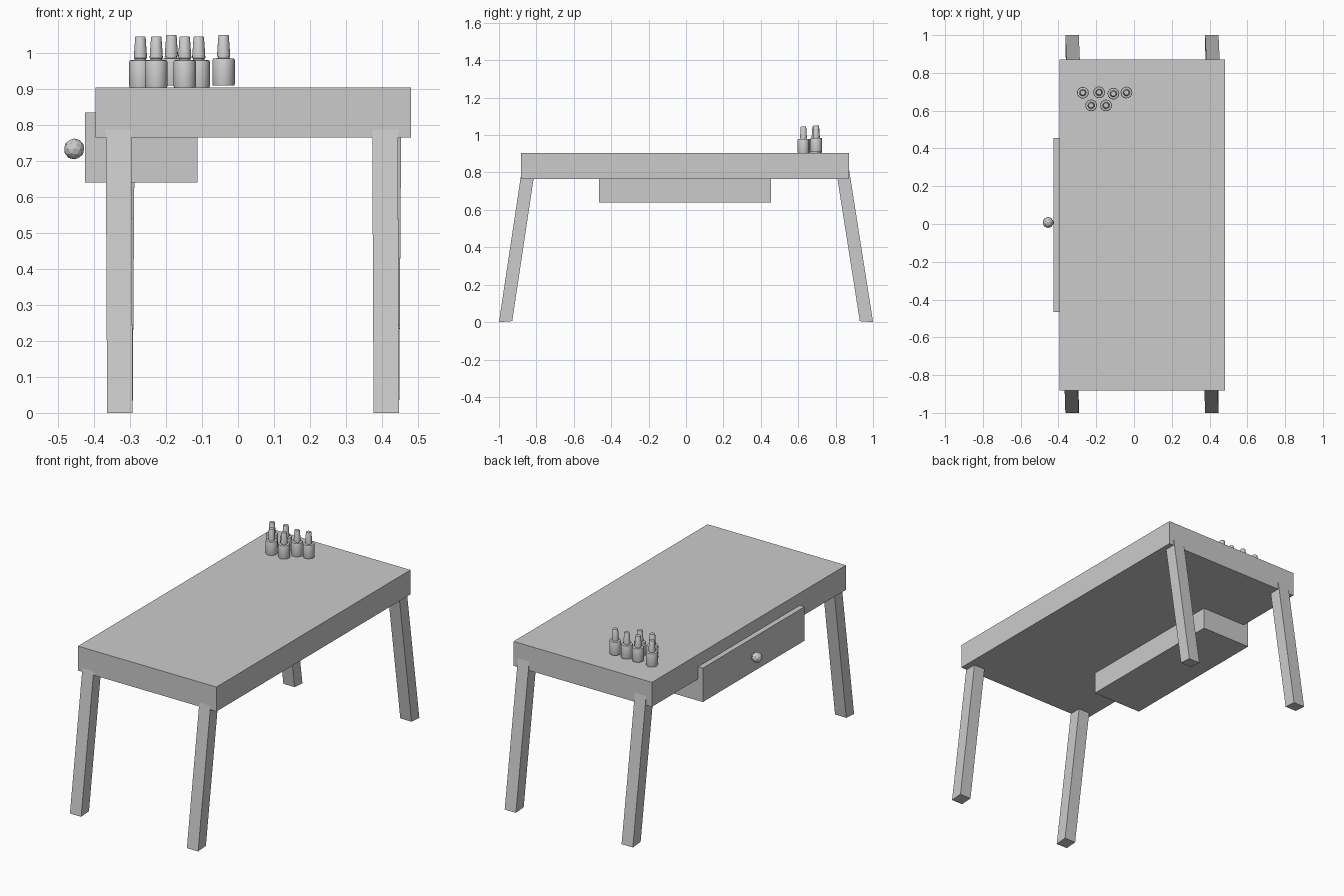
import bpy
import bmesh
import math

default = bpy.data.objects.get("Cube")
if default:
    bpy.data.objects.remove(default, do_unlink=True)

# One plain grey for everything
grey = bpy.data.materials.new("plain grey")
grey.use_nodes = True
grey.diffuse_color = (0.6, 0.6, 0.6, 1)
grey.node_tree.nodes["Principled BSDF"].inputs["Base Color"].default_value = (0.6, 0.6, 0.6, 1)


def finish(name, bm):
    bmesh.ops.recalc_face_normals(bm, faces=bm.faces)
    mesh = bpy.data.meshes.new(name)
    bm.to_mesh(mesh)
    bm.free()
    mesh.materials.append(grey)
    obj = bpy.data.objects.new(name, mesh)
    bpy.context.collection.objects.link(obj)
    return obj


def box(name, low, high):
    bm = bmesh.new()
    bmesh.ops.create_cube(bm, size=1)
    for v in bm.verts:
        v.co = [(a + b) / 2 + c * (b - a) for a, b, c in zip(low, high, v.co)]
    return finish(name, bm)


def leg(name, x, side, drift, slope):
    """Square post leaning inwards from a foot at the end of the table."""
    bm = bmesh.new()
    bmesh.ops.create_cube(bm, size=1)
    for v in bm.verts:
        up = v.co.z > 0
        inner = v.co.y * side < 0
        z = 0.85 if up else (0.005 if inner else 0)
        v.co = (x + v.co.x * 0.071 + (drift if up else 0),
                side * (0.965 - slope * z) + v.co.y * 0.07, z)
    return finish(name, bm)


def bottle(name, x, y, lift):
    """Turned body, shoulder and tapered cap."""
    profile = [(0.030, 0), (0.031, 0.004), (0.031, 0.071), (0.029, 0.075),
               (0.016, 0.076), (0.016, 0.080), (0.0185, 0.081),
               (0.0145, 0.139), (0.013, 0.141)]
    sides = 16
    bm = bmesh.new()
    rings = []
    for r, z in profile:
        rings.append([bm.verts.new((r * math.cos(math.tau * i / sides),
                                    r * math.sin(math.tau * i / sides), z))
                      for i in range(sides)])
    for a, b in zip(rings, rings[1:]):
        for i in range(sides):
            j = (i + 1) % sides
            bm.faces.new((a[i], a[j], b[j], b[i]))
    bm.faces.new(rings[0])
    bm.faces.new(rings[-1])
    obj = finish(name, bm)
    obj.location = (x, y, 0.904 + lift)
    bpy.ops.object.select_all(action="DESELECT")
    obj.select_set(True)
    bpy.context.view_layer.objects.active = obj
    bpy.ops.object.shade_smooth_by_angle(angle=math.radians(35))


# Table top and the drawer poking out of its side
box("table_top", (-0.395, -0.882, 0.764), (0.481, 0.872, 0.904))
box("drawer", (-0.425, -0.465, 0.64), (-0.113, 0.455, 0.834))

# Faceted drawer knob
bm = bmesh.new()
bmesh.ops.create_icosphere(bm, subdivisions=2, radius=0.029)
finish("drawer_knob", bm).location = (-0.455, 0.008, 0.733)

# Splayed legs
for x, word in ((-0.328, "right"), (0.412, "left")):
    leg("front_leg_" + word, x, -1, -0.004, 0.150)
    leg("back_leg_" + word, x, 1, 0.006, 0.157)

# Bottles in two rows
spots = [(-0.271, 0.695, 0), (-0.185, 0.697, 0.005), (-0.109, 0.69, 0),
         (-0.04, 0.696, 0.005), (-0.227, 0.628, 0), (-0.148, 0.628, 0)]
for n, (x, y, lift) in enumerate(spots, 1):
    bottle(f"bottle_{n}", x, y, lift)
